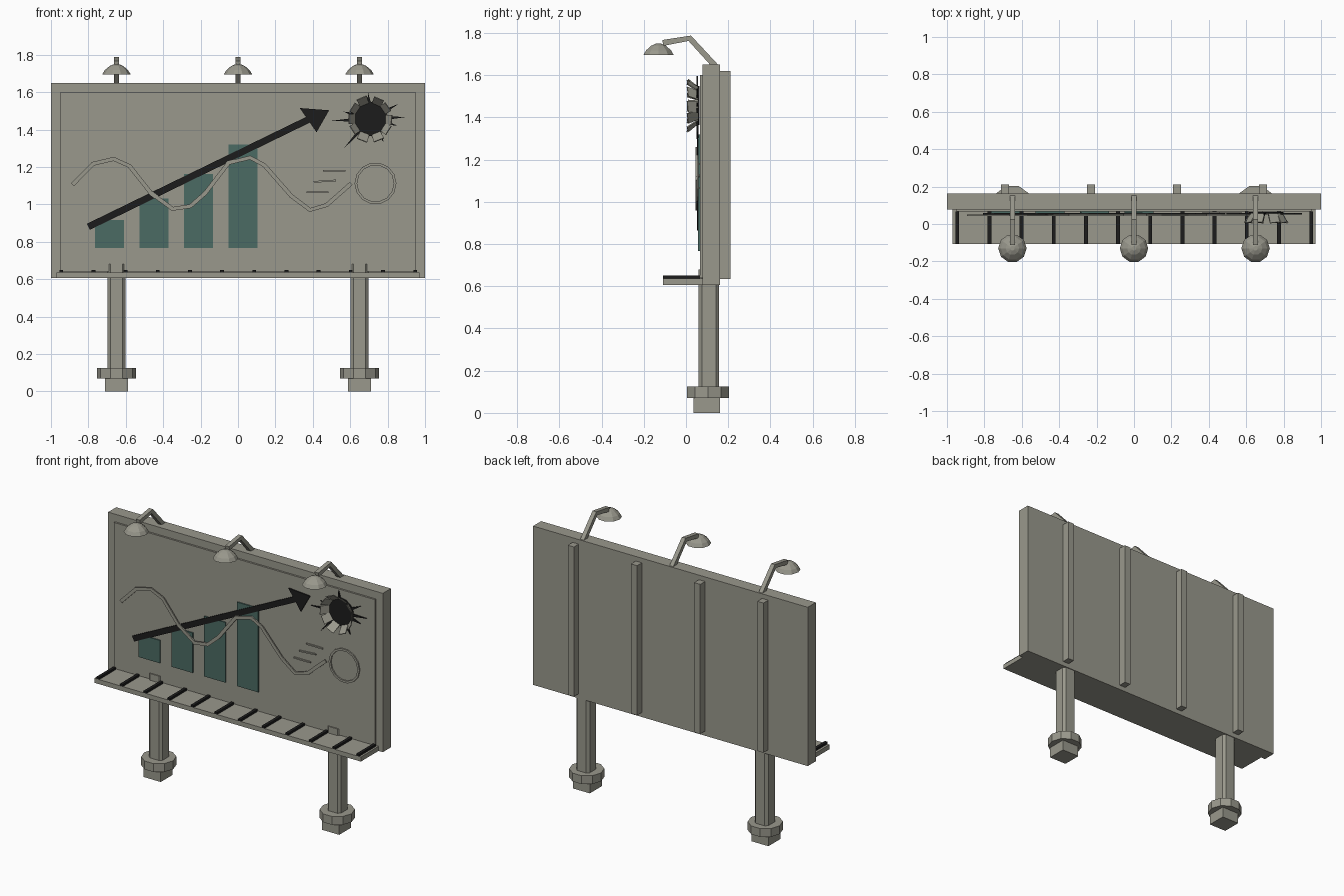
import bpy, bmesh, math, random
from mathutils import Vector

random.seed(4)
old = bpy.data.objects.get("Cube")
if old:
    bpy.data.objects.remove(old, do_unlink=True)


def material(name, rgb):
    m = bpy.data.materials.new(name)
    m.use_nodes = True
    m.diffuse_color = (*rgb, 1)
    m.node_tree.nodes["Principled BSDF"].inputs["Base Color"].default_value = (*rgb, 1)
    return m


GREY = material("warm grey", (0.32, 0.315, 0.265))
BLACK = material("black", (0.012, 0.012, 0.012))
TEAL = material("dark teal", (0.07, 0.145, 0.125))


def finish(name, bm, mat):
    bmesh.ops.recalc_face_normals(bm, faces=bm.faces)
    mesh = bpy.data.meshes.new(name)
    bm.to_mesh(mesh)
    bm.free()
    mesh.materials.append(mat)
    obj = bpy.data.objects.new(name, mesh)
    bpy.context.collection.objects.link(obj)
    return obj


def box(name, lo, hi, mat=GREY):
    lo, hi = Vector(lo), Vector(hi)
    bm = bmesh.new()
    bmesh.ops.create_cube(bm, size=1)
    for v in bm.verts:
        v.co = (lo + hi) / 2 + v.co * (hi - lo)
    return finish(name, bm, mat)


def prism(name, outlines, to3d, depth, mat):
    """Extrude flat outlines, placed in space by to3d, along depth."""
    bm = bmesh.new()
    for outline in outlines:
        face = bm.faces.new([bm.verts.new(to3d(p)) for p in outline])
        new = bmesh.ops.extrude_face_region(bm, geom=[face])["geom"]
        bmesh.ops.translate(bm, vec=depth,
                            verts=[g for g in new if isinstance(g, bmesh.types.BMVert)])
    return finish(name, bm, mat)


def plate(name, outlines, y, mat, thick=0.008):
    """Thin decoration on the board, front face at y."""
    return prism(name, outlines, lambda p: (p[0], y, p[1]), (0, thick, 0), mat)


def strip(points, width, closed=False):
    """Quads following a path, mitred at the corners."""
    pts = [Vector(p) for p in points]
    n = len(pts)
    sides = []
    for i, p in enumerate(pts):
        a = pts[i - 1] if i or closed else p
        b = pts[(i + 1) % n] if i < n - 1 or closed else p
        t = (b - a).normalized()
        side = Vector((-t.y, t.x)) * width / 2
        sides.append((p + side, p - side))
    return [(*sides[i], *reversed(sides[(i + 1) % n])) for i in range(n if closed else n - 1)]


def ring(radius, count, cx=0, cy=0, turn=0):
    return [(cx + radius * math.cos(math.tau * i / count + turn),
             cy + radius * math.sin(math.tau * i / count + turn)) for i in range(count)]


# Board, face panel and back ribs
box("board", (-1, 0.078, 0.605), (1, 0.162, 1.65))
box("face_panel", (-0.95, 0.066, 0.64), (0.95, 0.09, 1.6))
for i in range(4):
    x = -0.69 + 0.46 * i
    box("back_rib", (x - 0.022, 0.155, 0.635), (x + 0.022, 0.212, 1.62))

# Walkway with cross slats
box("walkway", (-0.97, -0.108, 0.606), (0.97, 0.08, 0.636))
for i in range(12):
    x = -0.945 + 0.172 * i
    box("walkway_slat", (x - 0.01, -0.108, 0.634), (x + 0.01, 0.066, 0.65), BLACK)

# Posts with collars and square feet
for x in (-0.65, 0.65):
    w, c = 0.049, 0.033
    corners = [(w, -c), (w, c), (c, w), (-c, w), (-w, c), (-w, -c), (-c, -w), (c, -w)]
    prism("post", [corners], lambda p: (x + p[0], 0.108 + p[1], 0.06), (0, 0, 0.62), GREY)
    prism("post_collar", [ring(0.105, 10)], lambda p: (x + p[0], 0.104 + p[1], 0.07),
          (0, 0, 0.055), GREY)
    box("post_foot", (x - 0.062, 0.036, 0), (x + 0.062, 0.16, 0.08))

# Lamps: bent arm and faceted dome shade
for x in (-0.65, 0, 0.65):
    arm = [(0.142, 1.64), (0.018, 1.775), (-0.11, 1.753)]
    prism("lamp_arm", strip(arm, 0.028), lambda p: (x - 0.014, p[0], p[1]), (0.028, 0, 0), GREY)
    bm = bmesh.new()
    rows = []
    for r, z in ((0.076, 1.695), (0.062, 1.718), (0.036, 1.74), (0.012, 1.75)):
        rows.append([bm.verts.new((px, py, z)) for px, py in ring(r, 10, x, -0.13)])
    for low, high in zip(rows, rows[1:]):
        for i in range(10):
            bm.faces.new((low[i - 1], low[i], high[i], high[i - 1]))
    bm.faces.new(rows[0])
    bm.faces.new(rows[-1])
    finish("lamp_shade", bm, GREY)

# Bar chart
for i, top in enumerate((0.917, 1.03, 1.163, 1.32)):
    x = -0.765 + 0.2385 * i
    box("chart_bar", (x, 0.058, 0.767), (x + 0.155, 0.067, top), TEAL)

# Rising arrow
plate("arrow_shaft", strip([(-0.8, 0.88), (0.39, 1.46)], 0.036), 0.052, BLACK)
plate("arrow_head", [[(0.33, 1.515), (0.487, 1.503), (0.42, 1.385)]], 0.052, BLACK)

# Wavy line, ring and short dashes
wave = [(-0.885, 1.105), (-0.775, 1.217), (-0.665, 1.243), (-0.58, 1.205), (-0.465, 1.06),
        (-0.35, 0.976), (-0.255, 0.99), (-0.175, 1.06), (-0.05, 1.222), (0.065, 1.25),
        (0.14, 1.21), (0.285, 1.045), (0.385, 0.97), (0.475, 0.997), (0.605, 1.112)]
plate("wavy_line", strip(wave, 0.022), 0.044, GREY)
plate("ring_mark", strip(ring(0.105, 14, 0.735, 1.112), 0.014, True), 0.052, GREY)
for x, z, rise in ((0.455, 1.18, 0), (0.405, 1.12, 0.008), (0.365, 1.065, 0)):
    plate("dash_mark", strip([(x, z), (x + 0.12, z + rise)], 0.009), 0.056, GREY)

# Burst hole: dark disc, bent petals and cracks
hx, hz = 0.708, 1.457
plate("hole_disc", [ring(0.092, 16, hx, hz)], 0.056, BLACK)
bm = bmesh.new()
for i in range(10):
    mid = math.tau * i / 10 + random.uniform(-0.1, 0.1)
    tip = random.uniform(0.118, 0.13)
    corners = []
    for r, a, y in ((0.088, -0.29, 0.06), (0.088, 0.29, 0.06),
                    (tip, 0.23, 0.006), (tip, -0.23, 0.012)):
        corners.append(bm.verts.new((hx + r * math.cos(mid + a), y, hz + r * math.sin(mid + a))))
    bm.faces.new(corners)
petals = finish("hole_petals", bm, GREY)
thickness = petals.modifiers.new("thickness", "SOLIDIFY")
thickness.thickness = 0.005
cracks = []
for degrees, reach in ((3, 0.19), (28, 0.17), (-14, 0.15), (183, 0.215), (228, 0.215),
                       (165, 0.15), (95, 0.14), (-60, 0.145)):
    d = Vector((math.cos(math.radians(degrees)), math.sin(math.radians(degrees))))
    side = Vector((-d.y, d.x)) * 0.009
    centre = Vector((hx, hz))
    cracks.append([centre + d * 0.09 + side, centre + d * 0.09 - side, centre + d * reach])
plate("hole_cracks", cracks, 0.05, BLACK)
